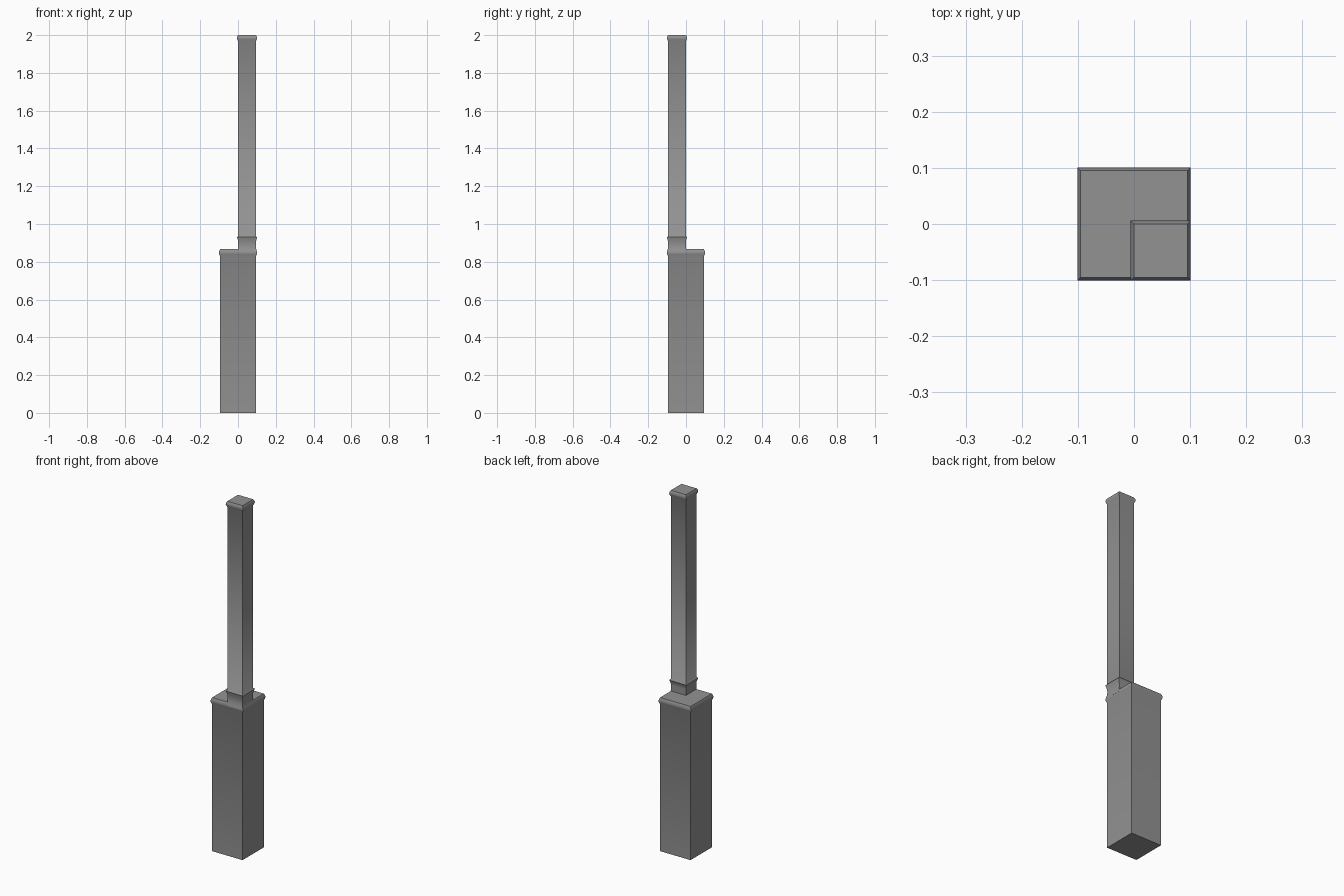
import bpy, bmesh, math

if "Cube" in bpy.data.objects:
    bpy.data.objects.remove(bpy.data.objects["Cube"])

# Dark grey finish shared by all parts
dark_grey = bpy.data.materials.new("dark_grey")
dark_grey.diffuse_color = (0.29, 0.29, 0.29, 1)
dark_grey.use_nodes = True
dark_grey.node_tree.nodes["Principled BSDF"].inputs["Base Color"].default_value = dark_grey.diffuse_color


def bulge(z0, z1, out, steps=4):
    """Profile points (z, outer offset, inner offset) of a bulging moulding."""
    pts = []
    for i in range(steps + 1):
        o = out * math.sin(math.pi * i / steps)
        pts.append((z0 + (z1 - z0) * i / steps, o, o))
    return pts


def square_loft(name, x0, x1, y0, y1, profile):
    """Stack square rings; outer offsets act on +x/-y, inner ones on -x/+y."""
    bm = bmesh.new()
    rings = []
    for z, o, i in profile:
        corners = [(x0 - i, y0 - o), (x1 + o, y0 - o), (x1 + o, y1 + i), (x0 - i, y1 + i)]
        rings.append([bm.verts.new((x, y, z)) for x, y in corners])
    for a, b in zip(rings, rings[1:]):
        for k in range(4):
            n = (k + 1) % 4
            bm.faces.new((a[k], a[n], b[n], b[k]))
    bm.faces.new(rings[0][::-1])
    bm.faces.new(rings[-1])
    mesh = bpy.data.meshes.new(name)
    bm.to_mesh(mesh)
    bm.free()
    mesh.materials.append(dark_grey)
    obj = bpy.data.objects.new(name, mesh)
    bpy.context.collection.objects.link(obj)
    bpy.ops.object.select_all(action='DESELECT')
    obj.select_set(True)
    bpy.context.view_layer.objects.active = obj
    bpy.ops.object.shade_smooth_by_angle(angle=math.radians(50))
    return obj


H = 0.095      # half width of the base, also the width of the post
OUT = 0.006    # moulding overhang

# Wide base pillar with rounded top moulding
square_loft("base_pillar", -H, H, -H, H,
            [(0, 0, 0)] + bulge(0.83, 0.867, OUT))

# Coved neck: flares into the base moulding on the outer sides, thin lip on top
neck = []
for i in range(9):
    t = i / 8
    o = OUT - 0.007 * math.sin(math.pi * t)
    neck.append((0.85 + 0.08 * t, o, -0.001 if t < 0.8 else OUT * (t - 0.8) / 0.2))
neck.append((0.936, 0, 0))

# Slim corner post with the neck below and a rounded cap above
square_loft("corner_post", 0, H, -H, 0,
            neck + bulge(1.968, 2.0, OUT))
